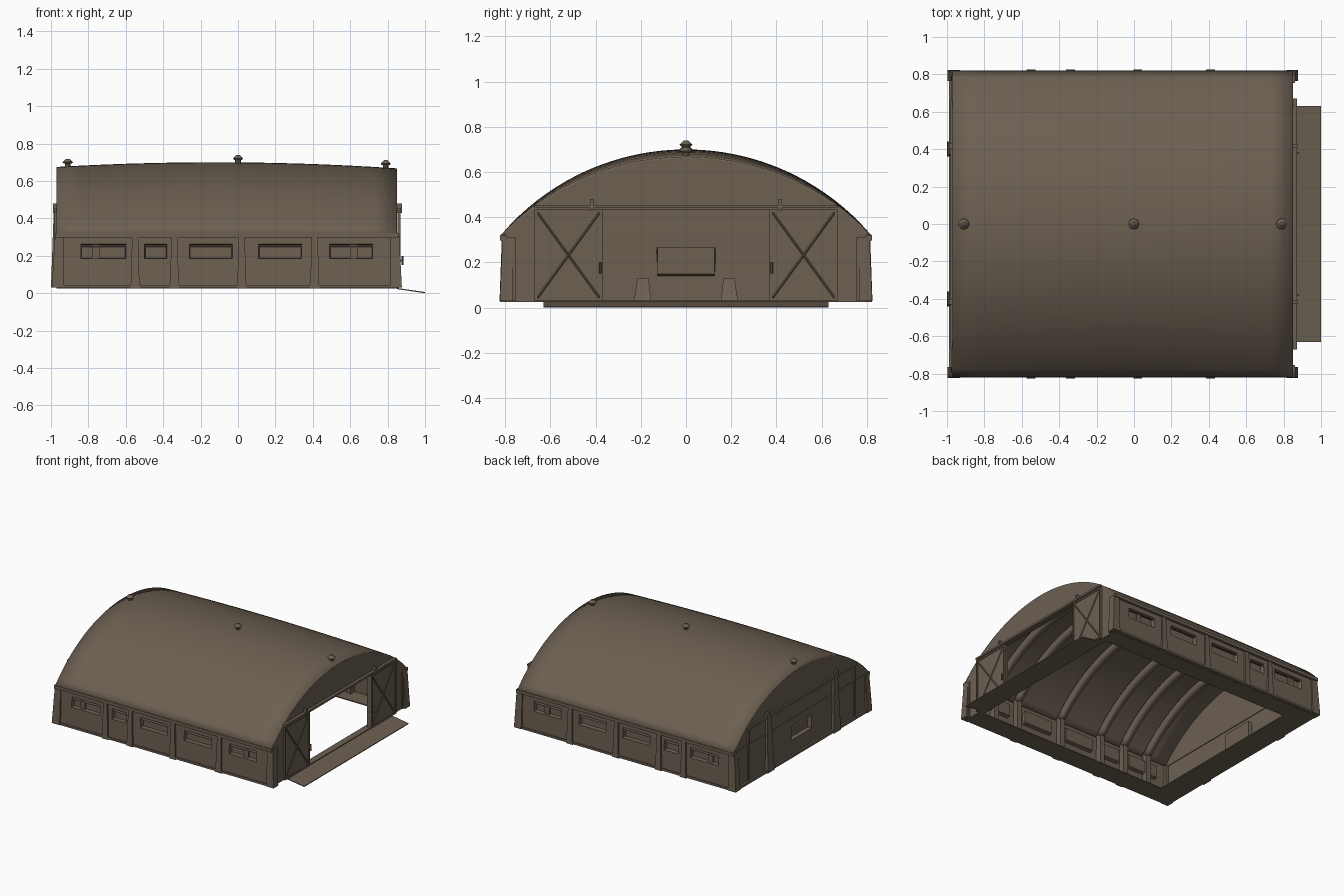
import bpy, bmesh, math
from mathutils import Vector

if bpy.data.objects.get("Cube"):
    bpy.data.objects.remove(bpy.data.objects["Cube"])

olive = bpy.data.materials.new("olive_brown")
olive.use_nodes = True
colour = (0.15, 0.116, 0.083, 1)
olive.diffuse_color = colour
bsdf = olive.node_tree.nodes["Principled BSDF"]
bsdf.inputs["Base Color"].default_value = colour
bsdf.inputs["Roughness"].default_value = 0.9

BACK, FRONT_END, BASE, EAVE = -0.97, 0.855, 0.03, 0.32
POSTS = (-0.55, -0.34, 0.02, 0.41)
WINDOWS = ((-0.84, -0.60), (-0.50, -0.38), (-0.26, -0.03), (0.11, 0.34), (0.49, 0.72))


def finish(name, bm, mirror=False, thick=0, smooth=False):
    """Turn a bmesh into a painted object, optionally mirrored across y."""
    mesh = bpy.data.meshes.new(name)
    bm.to_mesh(mesh)
    bm.free()
    mesh.materials.append(olive)
    ob = bpy.data.objects.new(name, mesh)
    bpy.context.collection.objects.link(ob)
    if smooth:
        for p in mesh.polygons:
            p.use_smooth = True
        bpy.context.view_layer.objects.active = ob
        ob.select_set(True)
        bpy.ops.object.shade_smooth_by_angle(angle=math.radians(35))
        ob.select_set(False)
    if thick:
        mod = ob.modifiers.new("thickness", "SOLIDIFY")
        mod.thickness = thick
        mod.offset = -1
    if mirror:
        mod = ob.modifiers.new("mirror", "MIRROR")
        mod.use_axis = (False, True, False)
    return ob


def box(name, x, y, z, mirror=False, flare=(0, 0, 0, 0)):
    """Box from ranges; flare widens the foot (-x, +x, -y, +y)."""
    bm = bmesh.new()
    bmesh.ops.create_cube(bm, size=1)
    for v in bm.verts:
        low = v.co.z < 0
        px, py = v.co.x > 0, v.co.y > 0
        v.co = (x[px], y[py], z[0 if low else 1])
        if low:
            v.co.x += flare[1] if px else -flare[0]
            v.co.y += flare[3] if py else -flare[2]
    return finish(name, bm, mirror)


def bar(name, a, b, r, mirror=False):
    """Thin square bar between two points."""
    bm = bmesh.new()
    d = Vector(b) - Vector(a)
    bmesh.ops.create_cone(bm, cap_ends=True, segments=4, radius1=r, radius2=r, depth=d.length)
    bmesh.ops.rotate(bm, matrix=d.to_track_quat("Z", "Y").to_matrix(), verts=bm.verts)
    bmesh.ops.translate(bm, vec=(Vector(a) + Vector(b)) / 2, verts=bm.verts)
    return finish(name, bm, mirror)


def crown(x):
    return 0.70 - 0.028 * ((x + 0.12) / 0.9) ** 2


def roof_z(x, y):
    rise = math.sqrt(1.075 ** 2 - y * y) - 0.695
    return EAVE + rise * (crown(x) - EAVE) / 0.38


def arch(name, xs, half, drop, thick, steps=40):
    """Curved shell following the roof line."""
    bm = bmesh.new()
    ys = [half * (2 * i / steps - 1) for i in range(steps + 1)]
    rows = [[bm.verts.new((x, y, roof_z(x, y) - drop)) for y in ys] for x in xs]
    for a, b in zip(rows, rows[1:]):
        for i in range(steps):
            bm.faces.new((a[i], b[i], b[i + 1], a[i + 1]))
    return finish(name, bm, thick=thick, smooth=True)


def gable(name, x, depth, foot):
    """End wall under the arch, closed along the given foot points."""
    pts = [(0.8 * i / 16, 0) for i in range(-16, 17)]
    pts = [(y, roof_z(x, y) - 0.012) for y, _ in pts] + foot
    bm = bmesh.new()
    face = bm.faces.new([bm.verts.new((x, y, z)) for y, z in pts])
    out = bmesh.ops.extrude_face_region(bm, geom=[face])["geom"]
    moved = [v for v in out if isinstance(v, bmesh.types.BMVert)]
    bmesh.ops.translate(bm, vec=(depth, 0, 0), verts=moved)
    bmesh.ops.recalc_face_normals(bm, faces=bm.faces)
    return finish(name, bm)


def window_wall(name, place, us, zs, openings, mirror=False):
    """Wall grid with recessed windows in the middle row."""
    bm = bmesh.new()
    grid = [[bm.verts.new(place(u, z)) for u in us] for z in zs]
    panes = []
    for j in range(len(zs) - 1):
        for i in range(len(us) - 1):
            f = bm.faces.new((grid[j][i], grid[j][i + 1], grid[j + 1][i + 1], grid[j + 1][i]))
            if j == 1 and (us[i], us[i + 1]) in openings:
                panes.append(f)
    bmesh.ops.inset_individual(bm, faces=panes, thickness=0.012, depth=0.012)
    bmesh.ops.inset_individual(bm, faces=panes, thickness=0.006, depth=-0.03)
    return finish(name, bm, mirror, thick=0.02)


# Roof shell, eave beams and inner ribs
arch("roof", [BACK + (0.85 - BACK) * i / 14 for i in range(15)], 0.82, 0, 0.02)
box("eave_beam", (BACK - 0.008, 0.86), (-0.822, -0.795), (0.298, 0.322), True)
for x in POSTS + (-0.76, 0.62):
    arch("roof_rib", (x - 0.022, x + 0.022), 0.785, 0.02, 0.045)
    box("inner_post", (x - 0.02, x + 0.02), (-0.79, -0.745), (BASE, 0.33), True)

# Long side walls with windows and posts
cuts = sorted([BACK, FRONT_END] + [u for w in WINDOWS for u in w])
window_wall("side_wall", lambda u, z: (u, -0.812 + 0.03 * z, z), cuts,
            (BASE, 0.185, 0.262, 0.31), WINDOWS, True)
for x in POSTS:
    box("side_post", (x - 0.016, x + 0.016), (-0.815, -0.79), (BASE, 0.305), True,
        (0.008, 0.008, 0.01, 0))
    box("side_post_foot", (x - 0.028, x + 0.028), (-0.822, -0.79), (BASE - 0.005, 0.05), True)
box("side_sill", (BACK, FRONT_END), (-0.82, -0.79), (BASE, 0.045), True)
for x0, x1 in ((BACK - 0.008, BACK + 0.04), (0.815, 0.862)):
    grow = (0.018, 0, 0.012, 0) if x0 < 0 else (0, 0.014, 0.012, 0)
    box("corner_post", (x0, x1), (-0.812, -0.765), (BASE, 0.31), True, grow)

# Closed back end
gable("back_gable", BACK, 0.02, [(0.8, 0.31), (-0.8, 0.31)])
window_wall("back_wall", lambda u, z: (BACK - 0.005, -u, z), (-0.8, -0.12, 0.12, 0.8),
            (BASE, 0.155, 0.262, 0.32), ((-0.12, 0.12),))
box("back_header", (BACK - 0.012, BACK), (-0.66, 0.66), (0.435, 0.453))
box("back_sill", (BACK - 0.02, BACK), (-0.8, 0.8), (BASE, 0.05))
box("back_buttress", (BACK - 0.015, BACK), (-0.425, -0.375), (BASE, 0.45), True,
    (0.015, 0, 0.015, 0.015))
box("back_bracket", (BACK - 0.018, BACK), (-0.43, -0.40), (0.43, 0.48), True)
box("back_thin_post", (BACK - 0.012, BACK), (-0.65, -0.63), (BASE, 0.45), True)
box("inner_buttress", (BACK, BACK + 0.05), (-0.215, -0.165), (BASE, 0.13), True,
    (0, 0.03, 0.015, 0.01))

# Open front end with sliding doors
gable("door_gable", 0.85, -0.02, [(0.8, BASE), (0.37, BASE), (0.37, 0.435),
                                  (-0.37, 0.435), (-0.37, BASE), (-0.8, BASE)])
box("door_rail", (0.85, 0.872), (-0.67, 0.67), (0.44, 0.455))
box("door_panel", (0.852, 0.862), (-0.67, -0.37), (BASE, 0.435), True)
for y in (-0.664, -0.376):
    box("door_stile", (0.86, 0.868), (y - 0.006, y + 0.006), (BASE, 0.435), True)
for z in (BASE + 0.006, 0.429):
    box("door_crosspiece", (0.86, 0.868), (-0.67, -0.37), (z - 0.006, z + 0.006), True)
bar("door_brace_up", (0.862, -0.66, 0.04), (0.862, -0.38, 0.425), 0.005, True)
bar("door_brace_down", (0.862, -0.66, 0.425), (0.862, -0.38, 0.04), 0.005, True)
bar("door_handle", (0.88, -0.38, 0.15), (0.88, -0.38, 0.2), 0.006, True)
box("handle_mount", (0.86, 0.88), (-0.385, -0.375), (0.17, 0.18), True)
box("rail_bracket", (0.85, 0.876), (-0.425, -0.41), (0.43, 0.48), True)
box("outer_door_post", (0.85, 0.862), (-0.77, -0.755), (BASE, 0.31), True)

# Floor border around the open middle
for name, x, y, m in (("floor_side", (BACK, 0.85), (-0.8, -0.66), True),
                      ("floor_back", (BACK, -0.8), (-0.66, 0.66), False),
                      ("floor_threshold", (0.81, 0.86), (-0.66, 0.66), False)):
    box(name, x, y, (BASE - 0.005, BASE + 0.003), m)

# Sloping entrance ramp
ramp = box("ramp", (0.85, 1.0), (-0.63, 0.63), (0, 0.006))
for v in ramp.data.vertices:
    v.co.z += 0.022 if v.co.x < 0.9 else 0

# Ridge vents
for x in (-0.91, 0.0, 0.79):
    bm = bmesh.new()
    for r1, r2, z0, z1 in ((0.016, 0.016, -0.02, 0.018), (0.022, 0.029, 0.014, 0.022),
                           (0.029, 0.01, 0.022, 0.04)):
        made = bmesh.ops.create_cone(bm, cap_ends=True, segments=10, radius1=r1,
                                     radius2=r2, depth=z1 - z0)["verts"]
        bmesh.ops.translate(bm, vec=(x, 0, crown(x) + (z0 + z1) / 2), verts=made)
    finish("ridge_vent", bm)
